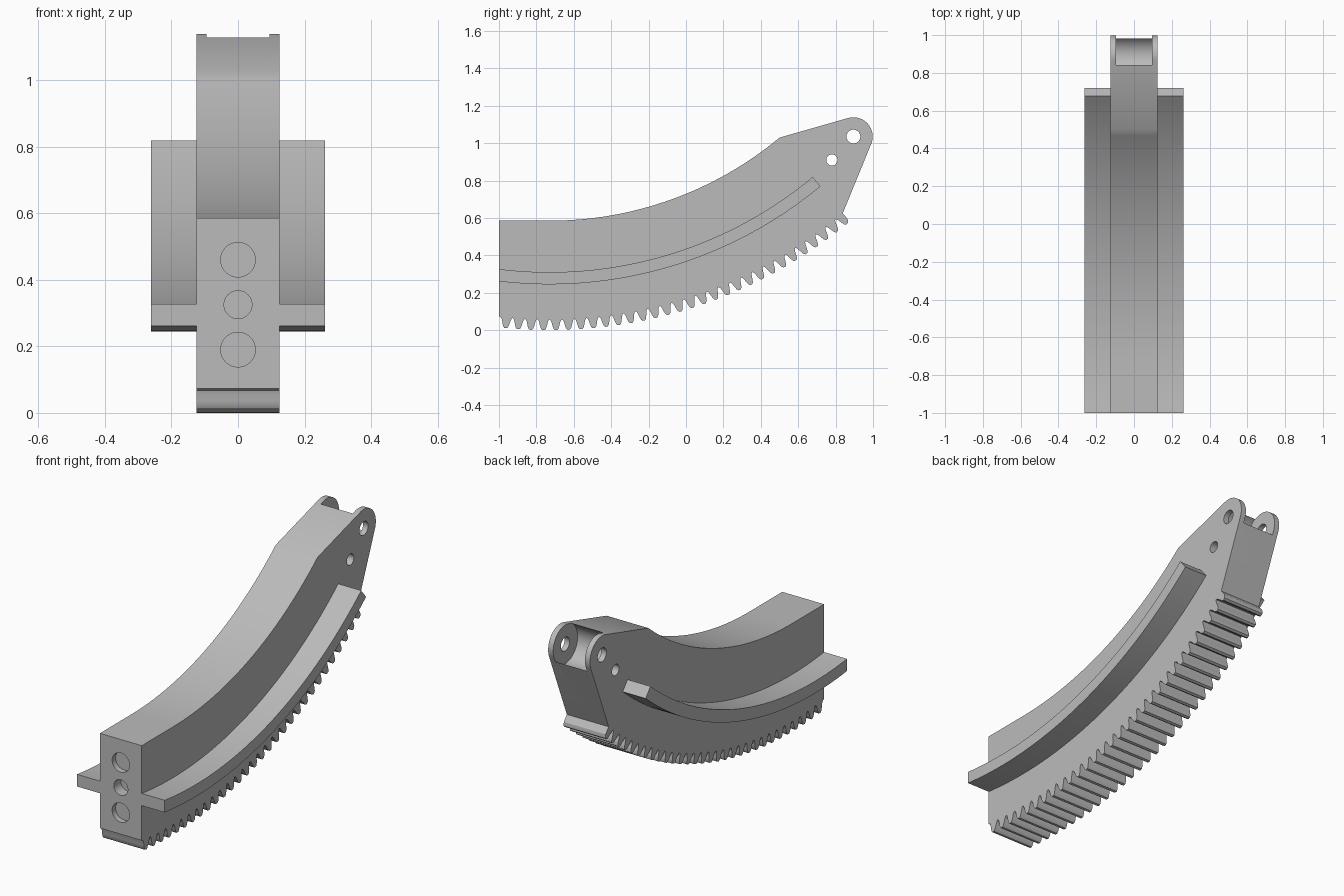
import bpy
import bmesh
from math import sin, cos, pi, radians, sqrt, asin
from mathutils import Matrix

cube = bpy.data.objects.get("Cube")
if cube:
    bpy.data.objects.remove(cube, do_unlink=True)

grey = bpy.data.materials.new("plain grey")
grey.use_nodes = True
grey.diffuse_color = (0.5, 0.5, 0.5, 1)
grey.node_tree.nodes["Principled BSDF"].inputs["Base Color"].default_value = (0.5, 0.5, 0.5, 1)

# Shared centre of the curved bar, as (y, z), and its main measures
CY, CZ = -0.73, 2.51
FRONT, END = -1.0, 0.694
HALF, RAIL_HALF = 0.125, 0.262
PIVOT, EAR = (0.895, 1.035), 0.103


def polar(r, a):
    """Point on the side profile at angle a from straight down."""
    return (CY + r * sin(a), CZ - r * cos(a))


def arc(r, a0, a1, n):
    return [polar(r, a0 + (a1 - a0) * i / n) for i in range(n + 1)]


def front_angle(r):
    return asin((FRONT - CY) / r)


def extrude(name, profile, x0, x1):
    """Extrude a (y, z) outline along x."""
    bm = bmesh.new()
    face = bm.faces.new([bm.verts.new((x0, y, z)) for y, z in profile])
    out = bmesh.ops.extrude_face_region(bm, geom=[face])
    moved = [v for v in out["geom"] if isinstance(v, bmesh.types.BMVert)]
    bmesh.ops.translate(bm, verts=moved, vec=(x1 - x0, 0, 0))
    bmesh.ops.recalc_face_normals(bm, faces=bm.faces)
    mesh = bpy.data.meshes.new(name)
    bm.to_mesh(mesh)
    bm.free()
    mesh.materials.append(grey)
    ob = bpy.data.objects.new(name, mesh)
    bpy.context.collection.objects.link(ob)
    return ob


def cylinder(name, radius, length, loc, axis, sides=48):
    bm = bmesh.new()
    turn = Matrix.Rotation(pi / 2, 4, 'Y' if axis == 'X' else 'X')
    bmesh.ops.create_cone(bm, cap_ends=True, segments=sides, radius1=radius,
                          radius2=radius, depth=length,
                          matrix=Matrix.Translation(loc) @ turn)
    mesh = bpy.data.meshes.new(name)
    bm.to_mesh(mesh)
    bm.free()
    mesh.materials.append(grey)
    ob = bpy.data.objects.new(name, mesh)
    bpy.context.collection.objects.link(ob)
    ob.hide_render = True
    return ob


def select(ob):
    bpy.ops.object.select_all(action='DESELECT')
    ob.select_set(True)
    bpy.context.view_layer.objects.active = ob


def cut(ob, cutter):
    mod = ob.modifiers.new("cut", 'BOOLEAN')
    mod.operation = 'DIFFERENCE'
    mod.solver = 'EXACT'
    mod.object = cutter
    select(ob)
    bpy.ops.object.modifier_apply(modifier=mod.name)
    bpy.data.objects.remove(cutter, do_unlink=True)


# Gear teeth along the underside: (fraction of pitch, radius)
ROOT, PITCH, FIRST, COUNT = 2.452, 0.0269, -0.0937, 30
half_tooth = [(-0.42, 2.457), (-0.34, 2.469), (-0.28, 2.486),
              (-0.2, 2.502), (-0.1, 2.51)]
tooth = half_tooth + [(-u, r) for u, r in reversed(half_tooth)]
teeth = [polar(ROOT, front_angle(ROOT))]
for i in range(COUNT):
    centre = FIRST + i * PITCH
    if i:
        teeth.append(polar(ROOT, centre - PITCH / 2))
    teeth += [polar(r, centre + u * PITCH) for u, r in tooth
              if centre + u * PITCH < END - 0.001]
# The last tooth ends on a straight radial flank
teeth += [polar(2.492, END), polar(ROOT, END)]

# Rounded ear at the pivot end
a0, a1 = radians(-22.4), radians(105.5)
ear = [(PIVOT[0] + EAR * cos(a0 + (a1 - a0) * i / 24),
        PIVOT[1] + EAR * sin(a0 + (a1 - a0) * i / 24)) for i in range(25)]

# Top edge: concave arc running into a flat
top = arc(1.925, asin((0.5 - CY) / 1.925), 0, 32) + [(FRONT, CZ - 1.925)]

body = extrude("toothed_curved_bar", teeth + ear + top, -HALF, HALF)

# Fork slot between the ears, pin holes through them
cut(body, cylinder("slot_cutter", EAR + 0.003, 0.19, (0, *PIVOT), 'X', 96))
cut(body, cylinder("pivot_hole_cutter", 0.037, 1, (0, *PIVOT), 'X'))
cut(body, cylinder("pin_hole_cutter", 0.03, 1, (0, 0.78, 0.91), 'X'))

# Blind holes in the front face
for z, r, depth in ((0.46, 0.052, 0.03), (0.325, 0.042, 0.06), (0.19, 0.052, 0.03)):
    cut(body, cylinder("front_hole_cutter", r, 2 * depth, (0, FRONT, z), 'Y'))

# Curved guide rails on both sides
inner, outer = 2.2, 2.265
rail = (arc(outer, front_angle(outer), END, 40)
        + arc(inner, END, front_angle(inner), 40))
parts = [body]
for name, side in (("left_rail", 1), ("right_rail", -1)):
    parts.append(extrude(name, rail, side * HALF, side * RAIL_HALF))

for ob in parts:
    select(ob)
    bpy.ops.object.shade_smooth_by_angle(angle=radians(25))
